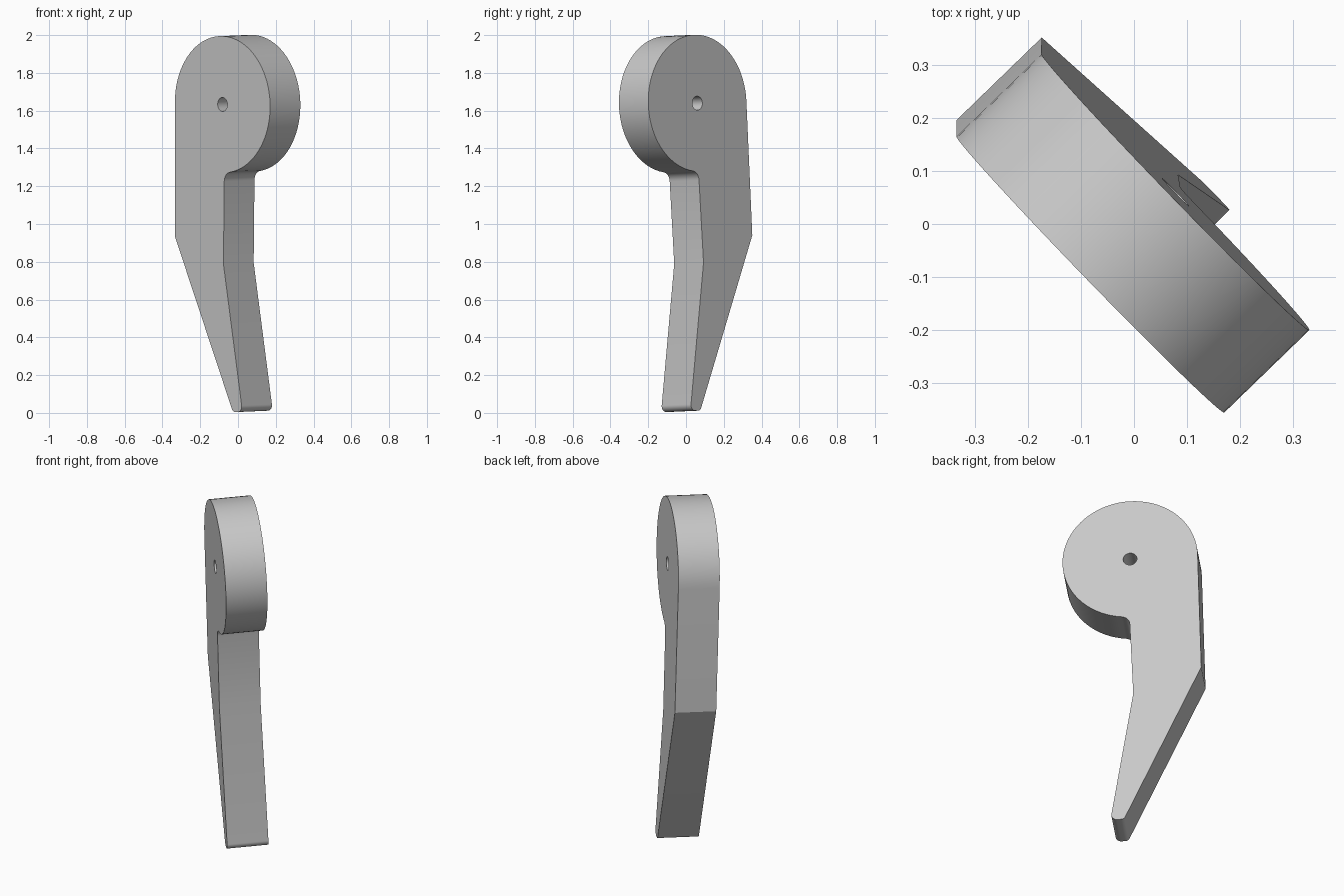
import bpy, bmesh
from math import sin, cos, radians, pi
from mathutils import Vector, Matrix

cube = bpy.data.objects.get("Cube")
if cube:
    bpy.data.objects.remove(cube, do_unlink=True)

HEAD_R, THICK, HOLE_R = 0.362, 0.223, 0.037


def arc(cx, cy, r, start, end, n):
    """Points along an arc, angles in degrees."""
    return [(cx + r * cos(radians(start + (end - start) * i / n)),
             cy + r * sin(radians(start + (end - start) * i / n))) for i in range(n + 1)]


def fillet(prev, corner, nxt, r, n=8):
    """Round one corner with an arc tangent to both neighbouring edges."""
    c = Vector(corner)
    d1, d2 = (Vector(prev) - c).normalized(), (Vector(nxt) - c).normalized()
    half = d1.angle(d2) / 2
    mid = c + (d1 + d2).normalized() * (r / sin(half))
    p1, p2 = c + d1 * (r * cos(half) / sin(half)), c + d2 * (r * cos(half) / sin(half))
    a, b = p1 - mid, p2 - mid
    sweep = a.angle(b)
    return [tuple(mid + (a * sin(sweep * (1 - i / n)) + b * sin(sweep * i / n)) / sin(sweep))
            for i in range(n + 1)]


# Lever outline: round head, neck fillet, bent tapering arm, rounded tip
knee, heel = (-0.02, -0.845), (-0.384, -0.70)
tip_in, tip_out = (0.100, -1.629), (0.027, -1.629)
outline = arc(0, 0, HEAD_R, 178, -83, 56)
outline += arc(0.05, -0.409, 0.05, 97, 180, 8)[1:]
outline += [knee]
outline += fillet(knee, tip_in, tip_out, 0.03)
outline += fillet(tip_in, tip_out, heel, 0.026)
outline += [heel]
hole = arc(0, 0, HOLE_R, 0, 360, 32)[:-1]

# Fill the outline around the pivot hole, then extrude to thickness
bm = bmesh.new()
edges = []
for loop in (outline, hole):
    vs = [bm.verts.new((x, 0, z)) for x, z in loop]
    edges += [bm.edges.new((v, vs[i - 1])) for i, v in enumerate(vs)]
bmesh.ops.triangle_fill(bm, edges=edges, use_beauty=True, normal=(0, -1, 0))
ext = bmesh.ops.extrude_face_region(bm, geom=bm.faces[:], use_keep_orig=True)
new_verts = [g for g in ext["geom"] if isinstance(g, bmesh.types.BMVert)]
bmesh.ops.translate(bm, verts=new_verts, vec=(0, THICK, 0))
bmesh.ops.recalc_face_normals(bm, faces=bm.faces[:])

# Turn the lever about the vertical and lean it slightly
across = Vector((0.696, -0.718, 0)).normalized()
through = Vector((0.718, 0.696, 0.031)).normalized()
up = across.cross(through)
turn = Matrix((across, through, up)).transposed().to_4x4()
bm.transform(Matrix.Translation((-0.082, -0.095, 1.633)) @ turn)

mesh = bpy.data.meshes.new("lever_handle")
bm.to_mesh(mesh)
bm.free()
lever = bpy.data.objects.new("lever_handle", mesh)
bpy.context.collection.objects.link(lever)

grey = bpy.data.materials.new("light_grey")
grey.use_nodes = True
colour = (0.58, 0.58, 0.58, 1)
grey.diffuse_color = colour
grey.node_tree.nodes["Principled BSDF"].inputs["Base Color"].default_value = colour
mesh.materials.append(grey)

bpy.context.view_layer.objects.active = lever
lever.select_set(True)
bpy.ops.object.shade_smooth_by_angle(angle=pi / 9)
